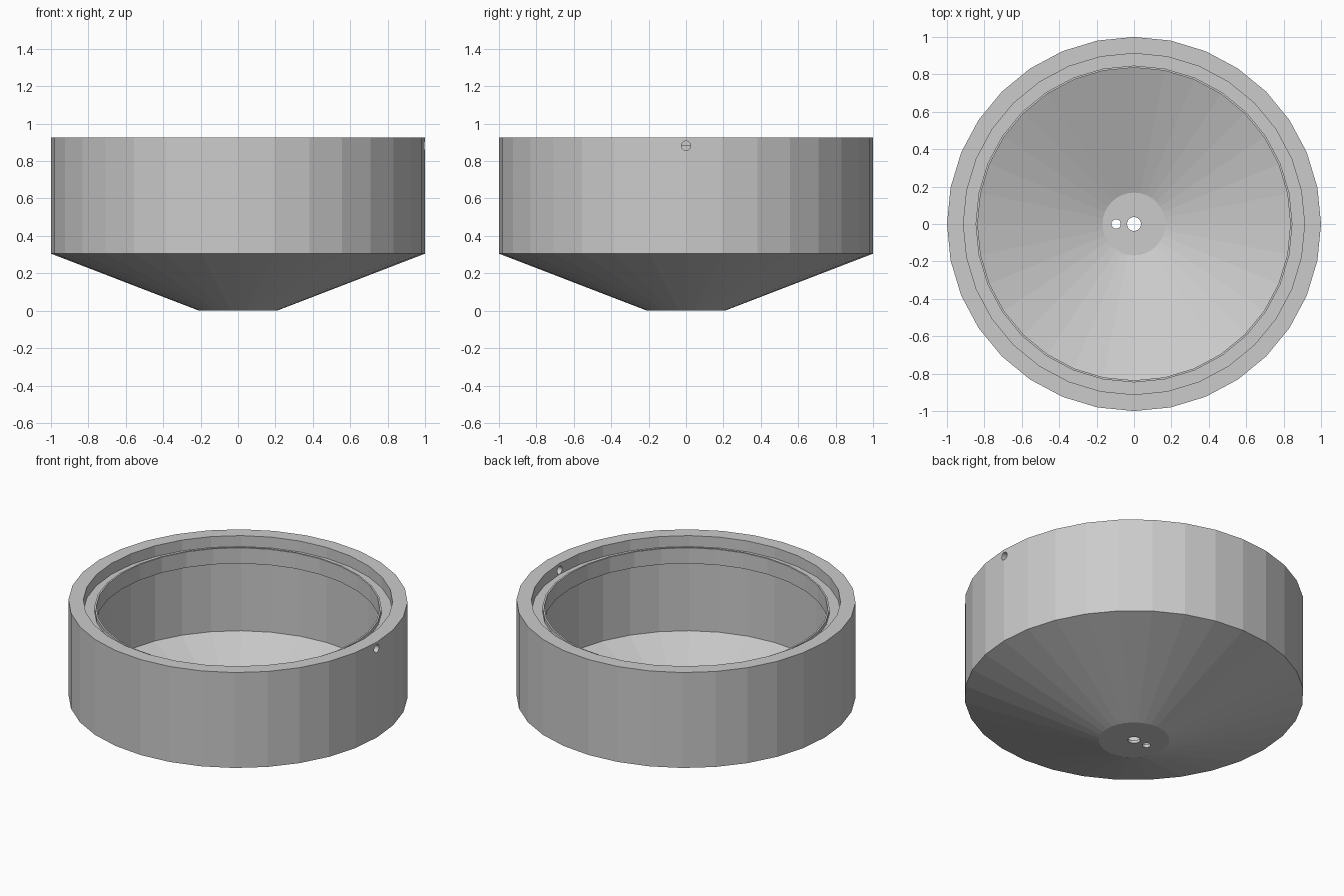
import bpy, bmesh, math

if "Cube" in bpy.data.objects:
    bpy.data.objects.remove(bpy.data.objects["Cube"])

SIDES = 32

# Half cross-section, from the outside base up over the rim and down to the inner floor
PROFILE = [
    (0.208, 0.0), (1.0, 0.305), (1.0, 0.926),     # outer cone and wall
    (0.912, 0.926), (0.912, 0.855),               # rim and seal groove
    (0.847, 0.855), (0.847, 0.882),               # raised lip
    (0.836, 0.882), (0.836, 0.78),                # flange bore
    (0.912, 0.78), (0.912, 0.307), (0.168, 0.02)  # undercut wall and inner cone
]


def revolve(name, profile):
    bm = bmesh.new()
    rings = []
    for r, z in profile:
        ring = []
        for i in range(SIDES):
            a = 2 * math.pi * i / SIDES
            ring.append(bm.verts.new((r * math.cos(a), r * math.sin(a), z)))
        rings.append(ring)
    for low, high in zip(rings, rings[1:]):
        for i in range(SIDES):
            j = (i + 1) % SIDES
            bm.faces.new((low[i], low[j], high[j], high[i]))
    bm.faces.new(rings[0][::-1])
    bm.faces.new(rings[-1])
    bmesh.ops.recalc_face_normals(bm, faces=bm.faces)
    mesh = bpy.data.meshes.new(name)
    bm.to_mesh(mesh)
    bm.free()
    obj = bpy.data.objects.new(name, mesh)
    bpy.context.collection.objects.link(obj)
    return obj


def drill(target, name, radius, depth, location, rotation=(0, 0, 0)):
    bpy.ops.mesh.primitive_cylinder_add(vertices=SIDES, radius=radius, depth=depth,
                                        location=location, rotation=rotation)
    cutter = bpy.context.object
    cutter.name = name
    mod = target.modifiers.new(name, 'BOOLEAN')
    mod.operation = 'DIFFERENCE'
    mod.solver = 'EXACT'
    mod.object = cutter
    bpy.context.view_layer.objects.active = target
    bpy.ops.object.modifier_apply(modifier=mod.name)
    bpy.data.objects.remove(cutter, do_unlink=True)


# Funnel-bottomed bowl
bowl = revolve("funnel_bowl", PROFILE)

# Two drain holes in the floor and a vent through the rim wall
drill(bowl, "center_drain", 0.037, 0.4, (0, 0, 0.05))
drill(bowl, "side_drain", 0.025, 0.4, (-0.096, 0, 0.05))
drill(bowl, "rim_vent", 0.025, 0.2, (0.98, 0, 0.882), (0, math.pi / 2, 0))
